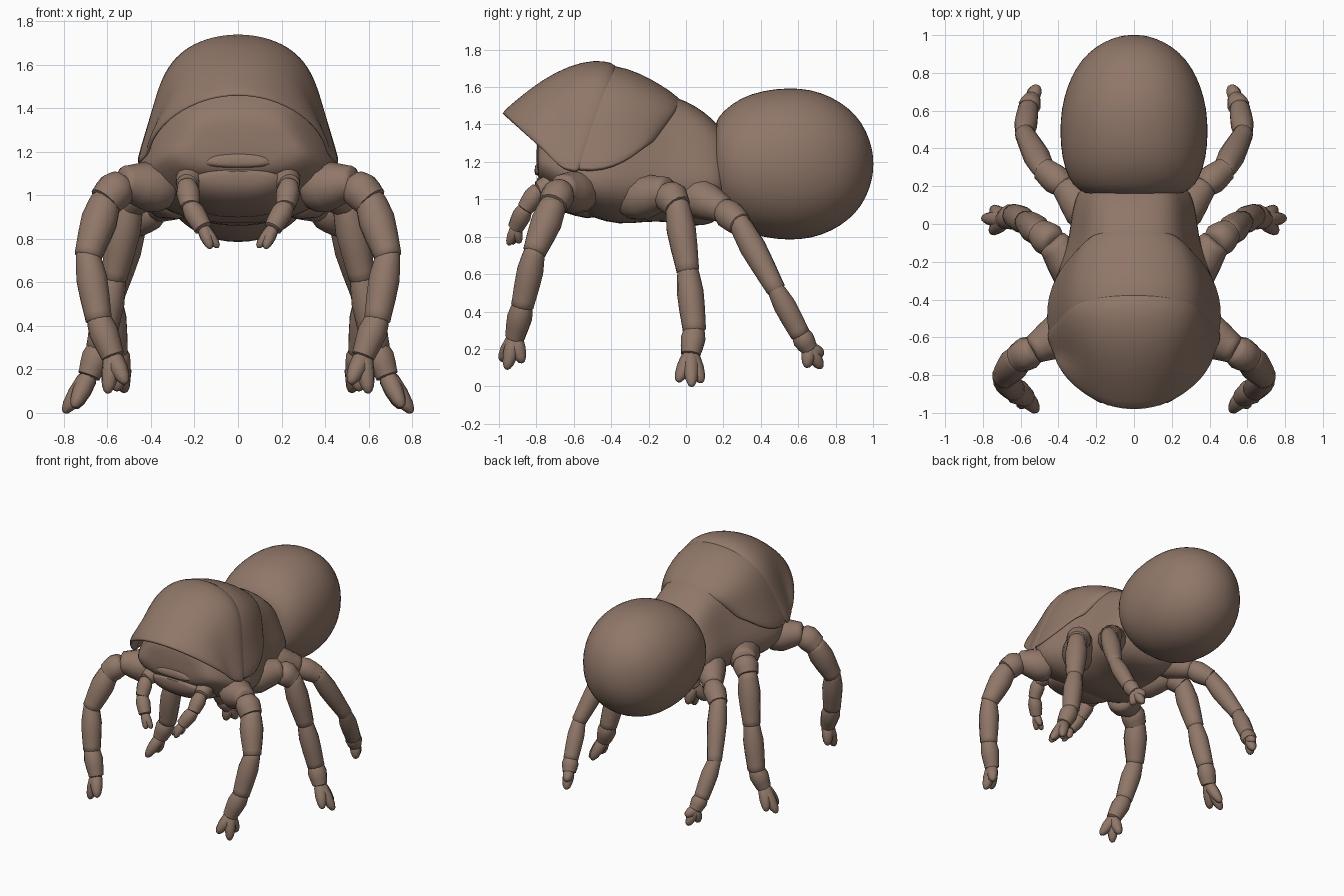
import bpy, bmesh
from math import sin, cos, pi, radians
from mathutils import Vector

if "Cube" in bpy.data.objects:
    bpy.data.objects.remove(bpy.data.objects["Cube"])

brown = bpy.data.materials.new("brown_shell")
brown.use_nodes = True
brown.diffuse_color = (0.28, 0.185, 0.14, 1)
brown.node_tree.nodes["Principled BSDF"].inputs["Base Color"].default_value = (0.28, 0.185, 0.14, 1)
brown.node_tree.nodes["Principled BSDF"].inputs["Roughness"].default_value = 0.8


def finish(bm, name, mirror=False, subdivide=0, thick=0, angle=50):
    """Turn a bmesh into a smooth-shaded object."""
    bmesh.ops.recalc_face_normals(bm, faces=bm.faces)
    mesh = bpy.data.meshes.new(name)
    bm.to_mesh(mesh)
    bm.free()
    mesh.materials.append(brown)
    ob = bpy.data.objects.new(name, mesh)
    bpy.context.collection.objects.link(ob)
    bpy.ops.object.select_all(action='DESELECT')
    ob.select_set(True)
    bpy.context.view_layer.objects.active = ob
    bpy.ops.object.shade_smooth_by_angle(angle=radians(angle))
    if thick:
        mod = ob.modifiers.new("thickness", 'SOLIDIFY')
        mod.thickness, mod.offset = thick, 0
    if subdivide:
        ob.modifiers.new("round", 'SUBSURF').levels = subdivide
        ob.modifiers["round"].render_levels = subdivide
    if mirror:
        ob.modifiers.new("mirror", 'MIRROR')


def loft(bm, rings, closed=True):
    """Skin a list of equal-length point rings."""
    rows = [[bm.verts.new(p) for p in ring] for ring in rings]
    n = len(rows[0])
    for a, b in zip(rows, rows[1:]):
        for i in range(n if closed else n - 1):
            j = (i + 1) % n
            bm.faces.new((a[i], a[j], b[j], b[i]))
    if closed:
        bm.faces.new(rows[0])
        bm.faces.new(rows[-1])


def power(v, e):
    return abs(v) ** e * (1 if v > 0 else -1)


def body_ring(y, w, top, mid, bottom, n=28, box=0.85, pinch=0):
    """Egg-shaped section, widest at height mid, pinched above it."""
    ring = []
    for i in range(n):
        s, c = sin(2 * pi * i / n), cos(2 * pi * i / n)
        h = top - mid if s > 0 else mid - bottom
        k = power(s, box)
        squeeze = 1 - pinch * sin(pi * max(k, 0))
        ring.append((w * power(c, box) * squeeze, y, mid + h * k))
    return ring


def tube(bm, a, b, ra, rb, profile, n=12):
    """Round segment from a to b with radius scaled along a profile."""
    a, b = Vector(a), Vector(b)
    q = Vector((0, 0, 1)).rotation_difference((b - a).normalized())
    rings = []
    for t, k in profile:
        r = k * (ra + (rb - ra) * t)
        rings.append([a.lerp(b, t) + q @ Vector((r * cos(2 * pi * i / n), r * sin(2 * pi * i / n), 0))
                      for i in range(n)])
    loft(bm, rings)


SEGMENT = [(-.12, .5), (-.06, .8), (.06, .93), (.35, 1.12), (.65, 1.08), (.9, 1), (1, .98), (1.05, .7)]
CLAW = [(-.15, .7), (.15, 1.05), (.5, 1), (.8, .75), (.95, .45), (1, .15)]


def limb(name, joints, toes, toe_radius):
    """Jointed limb: tapered segments, then claws from the last joint."""
    bm = bmesh.new()
    for (*a, ra), (*b, rb) in zip(joints, joints[1:]):
        tube(bm, a, b, ra, rb, SEGMENT)
    for tip in toes:
        tube(bm, joints[-1][:3], tip, toe_radius, toe_radius, CLAW, 8)
    finish(bm, name, mirror=True)


# Thorax, running from the face back to the waist: y, half width, top, widest height, bottom
bm = bmesh.new()
loft(bm, [body_ring(*s, pinch=.13) for s in (
    (-.80, .24, 1.33, 1.22, 1.13), (-.78, .31, 1.40, 1.20, 1.10), (-.70, .375, 1.47, 1.18, 1.03),
    (-.60, .44, 1.58, 1.14, .95), (-.50, .48, 1.66, 1.12, .90), (-.36, .445, 1.66, 1.12, .86),
    (-.22, .395, 1.61, 1.12, .88), (-.10, .355, 1.562, 1.12, .88), (.0, .34, 1.53, 1.12, .86),
    (.10, .325, 1.47, 1.12, .855), (.17, .30, 1.40, 1.12, .885), (.22, .26, 1.35, 1.12, .95))])
finish(bm, "thorax", subdivide=1, angle=60)


def shield(name, sections, n=24):
    """Arched plate; each section runs from its top point down to both sides."""
    rings = []
    for yt, zt, ys, zs, w, box in sections:
        ring = []
        for i in range(n + 1):
            t = pi * (i / n - .5)
            k = max(cos(t), 0) ** box
            squeeze = 1 - .12 * sin(pi * k) * (box < 1)
            ring.append((w * sin(t) * squeeze, ys + (yt - ys) * k, zs + (zt - zs) * k))
        rings.append(ring)
    bm = bmesh.new()
    loft(bm, rings, closed=False)
    finish(bm, name, subdivide=1, thick=.018, angle=60)


# Overlapping hood plates: top y, top z, side y, side z, half width, squareness
shield("front_hood", (
    (-.985, 1.455, -.71, 1.215, .405, 1.35), (-.89, 1.535, -.69, 1.19, .415, 1.15),
    (-.77, 1.63, -.67, 1.17, .43, .98), (-.62, 1.71, -.64, 1.15, .445, .8),
    (-.49, 1.737, -.62, 1.145, .455, .7), (-.40, 1.727, -.60, 1.14, .46, .7),
    (-.37, 1.695, -.57, 1.14, .452, .7)))
shield("rear_hood", (
    (-.52, 1.71, -.64, 1.15, .445, .7), (-.38, 1.712, -.50, 1.14, .466, .7),
    (-.25, 1.668, -.39, 1.165, .455, .72), (-.13, 1.60, -.29, 1.22, .415, .76),
    (-.06, 1.55, -.22, 1.28, .37, .8), (-.02, 1.51, -.18, 1.30, .32, .8)))

# Lower jaw and the lip above the mouth slit
bm = bmesh.new()
loft(bm, [body_ring(*s, n=20) for s in (
    (-.80, .12, 1.115, 1.09, 1.06), (-.785, .19, 1.12, 1.08, 1.01), (-.72, .235, 1.12, 1.06, .95),
    (-.60, .27, 1.12, 1.04, .91), (-.45, .27, 1.1, 1.0, .875))])
finish(bm, "lower_jaw", subdivide=1, angle=60)
bm = bmesh.new()
loft(bm, [body_ring(*s, n=16) for s in (
    (-.81, .11, 1.17, 1.15, 1.135), (-.80, .16, 1.20, 1.15, 1.125), (-.70, .22, 1.24, 1.15, 1.11))])
finish(bm, "upper_lip", subdivide=1)

# Abdomen: y, half width, half height
bm = bmesh.new()
loft(bm, [body_ring(y, w, 1.19 + h, 1.19, 1.188 - h, box=.95) for y, w, h in (
    (.15, .2, .18), (.162, .265, .235), (.20, .325, .285), (.29, .37, .355), (.41, .392, .395),
    (.55, .394, .41), (.67, .375, .40), (.78, .335, .36), (.87, .28, .30), (.94, .205, .225),
    (.985, .115, .125), (1.002, .035, .04))])
finish(bm, "abdomen", subdivide=1, angle=60)

# Three pairs of legs: joint x, y, z, radius
limb("front_leg",
     [(.34, -.56, 1.03, .12), (.53, -.665, 1.06, .078), (.61, -.71, .97, .082),
      (.69, -.81, .72, .066), (.64, -.875, .43, .064), (.575, -.915, .26, .054)],
     [(.515, -.99, .135), (.60, -.96, .09), (.60, -.875, .125)], .042)
limb("middle_leg",
     [(.27, -.30, 1.0, .125), (.43, -.10, 1.04, .085), (.50, -.045, .96, .076),
      (.57, .01, .62, .064), (.635, .045, .30, .064), (.685, .025, .17, .054)],
     [(.755, -.045, .025), (.80, .03, .0), (.75, .085, .02)], .042)
limb("hind_leg",
     [(.22, .02, 1.03, .11), (.37, .20, .945, .074), (.48, .29, .865, .068),
      (.58, .48, .52, .054), (.56, .61, .28, .056), (.54, .66, .20, .048)],
     [(.52, .725, .095), (.51, .735, .17), (.56, .645, .10)], .038)

# Short feelers beside the mouth
limb("feeler",
     [(.22, -.70, 1.08, .06), (.235, -.79, 1.05, .05), (.22, -.86, .95, .046), (.16, -.91, .85, .044)],
     [(.09, -.93, .76), (.125, -.95, .755), (.135, -.89, .765)], .028)
